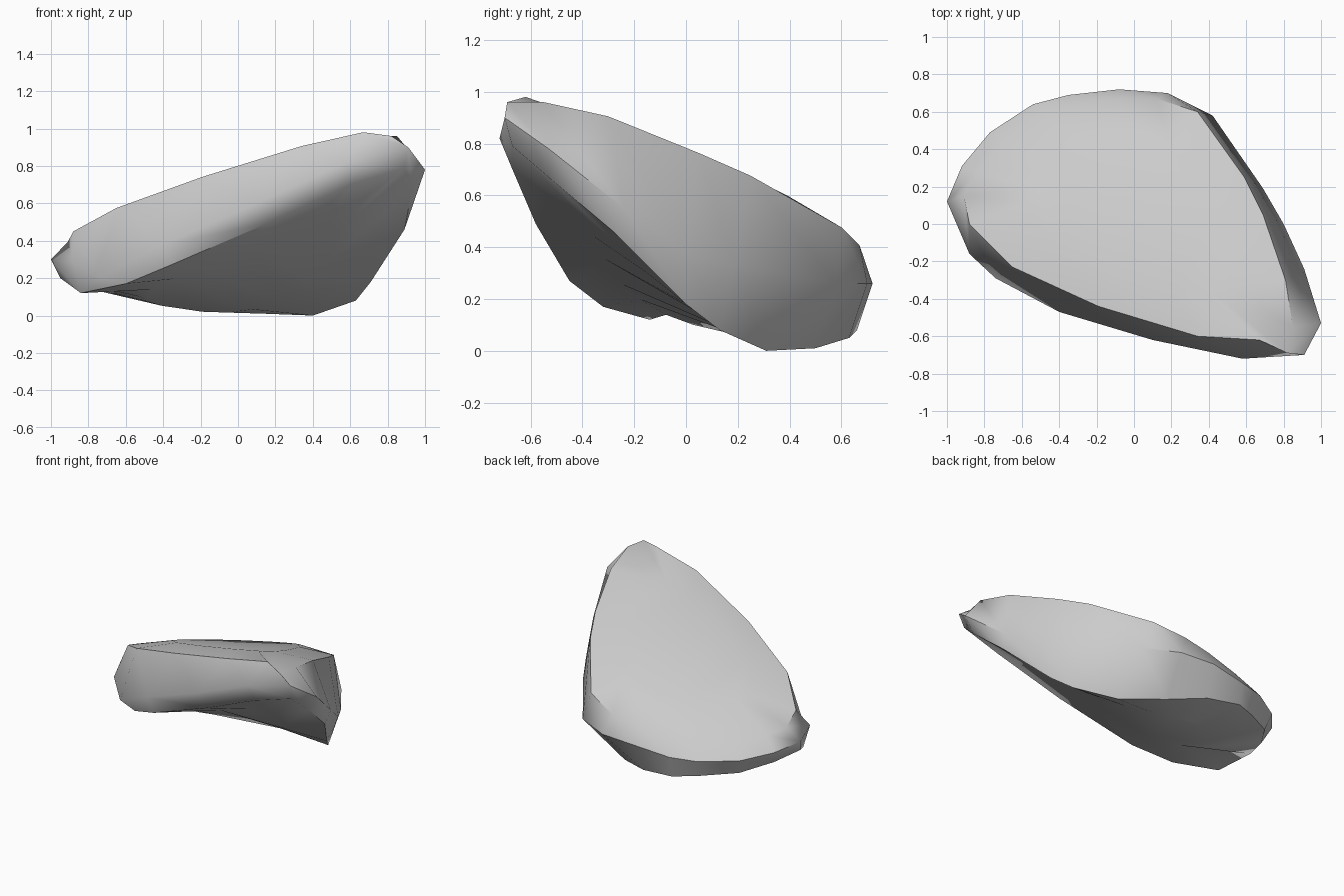
import bpy, bmesh

if "Cube" in bpy.data.objects:
    bpy.data.objects.remove(bpy.data.objects["Cube"])

# Widest outline of the stone (counted clockwise from the left tip)
rim = [(-1, .12, .3), (-.92, .31, .27), (-.77, .49, .24), (-.54, .64, .23), (-.35, .69, .23),
       (-.08, .72, .26), (.18, .70, .26), (.42, .58, .26), (.69, .19, .33), (.8, 0, .38),
       (.91, -.24, .55), (1, -.53, .78), (.91, -.70, .9), (.58, -.72, .82), (.1, -.62, .6),
       (-.4, -.47, .38), (-.74, -.29, .2), (-.88, -.16, .28)]


def top_height(x, y):
    """Plane of the tilted top, levelled off at the highest corner."""
    return min(.98 if x < .8 else .96, .635 + .21 * x - .333 * y)


def under_height(x, y):
    """Gently curved underside rising towards the front right."""
    return .15 + .08 * x - .5 * y + .3 * y * y - .4 * x * y


# Border of the top
top_xy = [(-.91, .15), (-.84, .28), (-.7, .44), (-.5, .58), (-.33, .63), (-.08, .67),
          (.12, .67), (.34, .6), (.59, .25), (.69, .05), (.81, -.3), (.85, -.55),
          (.82, -.69), (.67, -.62), (.34, -.6), (-.19, -.44), (-.65, -.23), (-.88, 0)]
top = [(x, y, top_height(x, y) - (.03 if y > .4 else 0)) for x, y in top_xy]

# Slightly domed middle of the top
dome = [(x * .62, .02 + y * .62, top_height(x * .62, .02 + y * .62) + .05) for x, y in top_xy]

# Border of the underside
base = [(-.95, .05, .2), (-.88, .25, .17), (-.74, .45, .13), (-.52, .58, .1), (-.35, .66, .08),
        (-.1, .63, .05), (.14, .5, .01), (.4, .31, 0), (.63, .13, .08), (.71, 0, .18),
        (.89, -.28, .46), (.93, -.53, .67), (.89, -.67, .79), (.6, -.67, .7), (.15, -.58, .49),
        (-.36, -.45, .27), (-.6, -.32, .17), (-.84, -.14, .12)]

# Middle of the underside
hollow = [(x * .55, y * .55, under_height(x * .55, y * .55)) for x, y, z in base]

bm = bmesh.new()
rings = [[bm.verts.new(p) for p in ring] for ring in (hollow, base, rim, top, dome)]
n = len(rim)

# Bridge neighbouring rings
for lower, upper in zip(rings, rings[1:]):
    for i in range(n):
        j = (i + 1) % n
        bm.faces.new((lower[i], lower[j], upper[j], upper[i]))

# Close the middle of top and underside
caps = [bm.faces.new(rings[0]), bm.faces.new(rings[-1])]
bmesh.ops.triangulate(bm, faces=caps, ngon_method='BEAUTY')
bmesh.ops.recalc_face_normals(bm, faces=bm.faces)

mesh = bpy.data.meshes.new("stone")
bm.to_mesh(mesh)
bm.free()
stone = bpy.data.objects.new("stone", mesh)
bpy.context.collection.objects.link(stone)

# Smooth shading with sharp chipped edges
bpy.context.view_layer.objects.active = stone
stone.select_set(True)
bpy.ops.object.shade_smooth_by_angle(angle=0.85)
